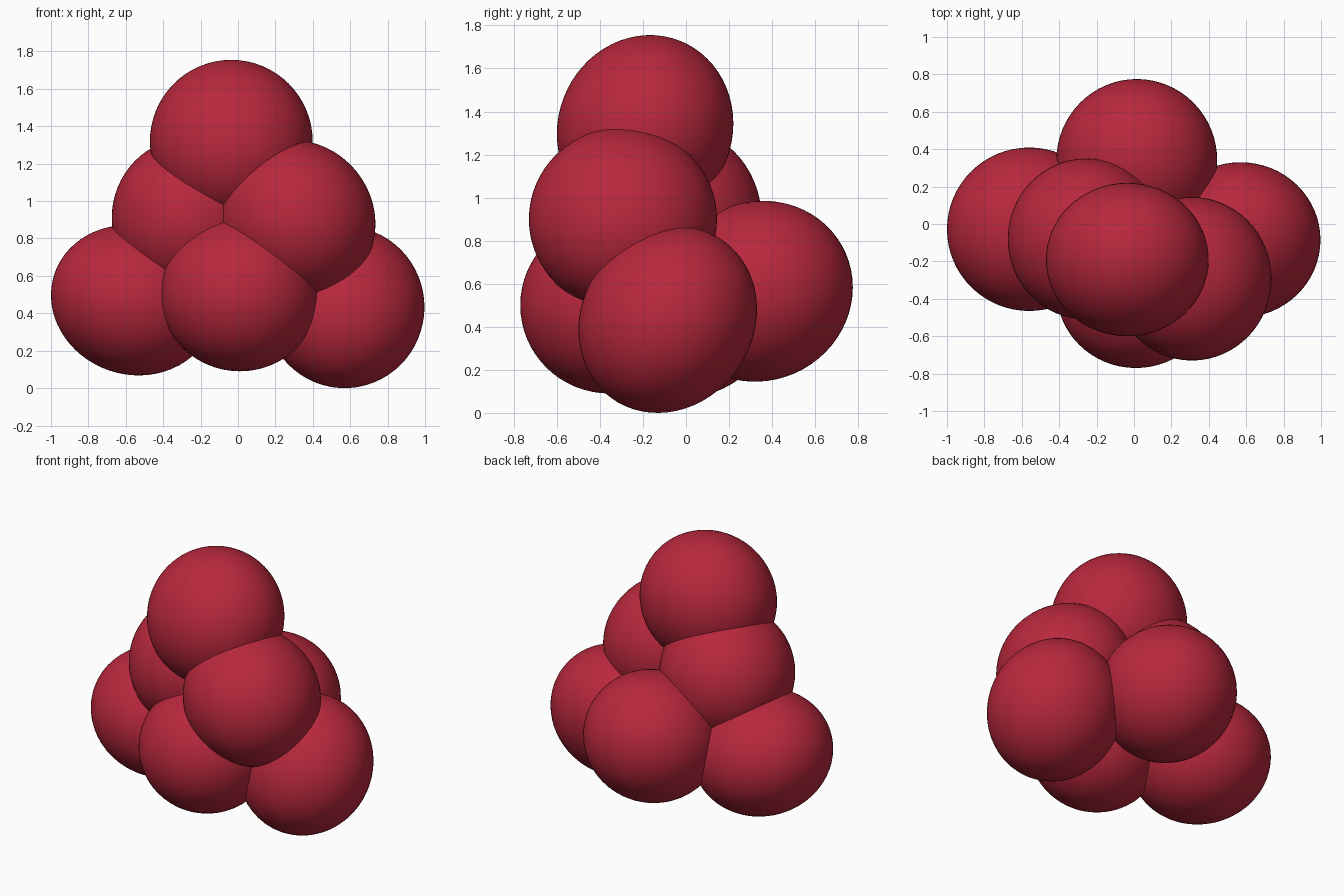
import bpy
import bmesh
import math
from mathutils import Matrix

if "Cube" in bpy.data.objects:
    bpy.data.objects.remove(bpy.data.objects["Cube"])

red = bpy.data.materials.new("berry_red")
red.diffuse_color = (0.48, 0.021, 0.046, 1.0)
red.use_nodes = True
red.node_tree.nodes["Principled BSDF"].inputs["Base Color"].default_value = red.diffuse_color


def ball(name, centre, radii, lean_xz=0.0, lean_yz=0.0):
    """Smooth ellipsoid with half-extents `radii`; the leans tilt it in xz and yz."""
    rx, ry, rz = radii
    # Lower triangular factor of the ellipsoid's extent matrix
    a, b = lean_xz / rx, lean_yz / ry
    c = math.sqrt(rz * rz - a * a - b * b)
    shape = Matrix(((rx, 0, 0, 0), (0, ry, 0, 0), (a, b, c, 0), (0, 0, 0, 1)))
    bm = bmesh.new()
    bmesh.ops.create_uvsphere(bm, u_segments=64, v_segments=32, radius=1.0,
                              matrix=Matrix.Translation(centre) @ shape)
    for f in bm.faces:
        f.smooth = True
    mesh = bpy.data.meshes.new(name)
    bm.to_mesh(mesh)
    bm.free()
    mesh.materials.append(red)
    obj = bpy.data.objects.new(name, mesh)
    bpy.context.collection.objects.link(obj)
    return obj


# Top of the cluster
ball("top_ball", (-0.036, -0.19, 1.32), (0.435, 0.41, 0.435), 0.0, 0.01)

# Middle pair
ball("middle_left_ball", (-0.255, -0.08, 0.91), (0.42, 0.43, 0.43))
ball("middle_right_ball", (0.31, -0.293, 0.9), (0.425, 0.437, 0.427), -0.01, 0.0)

# Bottom ring
ball("bottom_front_ball", (0.01, -0.355, 0.5), (0.425, 0.415, 0.41))
ball("bottom_left_ball", (-0.56, -0.028, 0.47), (0.44, 0.437, 0.402), -0.012, 0.0)
ball("bottom_right_ball", (0.57, -0.085, 0.433), (0.427, 0.415, 0.433), 0.0, 0.02)
ball("bottom_back_ball", (0.015, 0.34, 0.565), (0.43, 0.435, 0.42), 0.0, 0.008)
